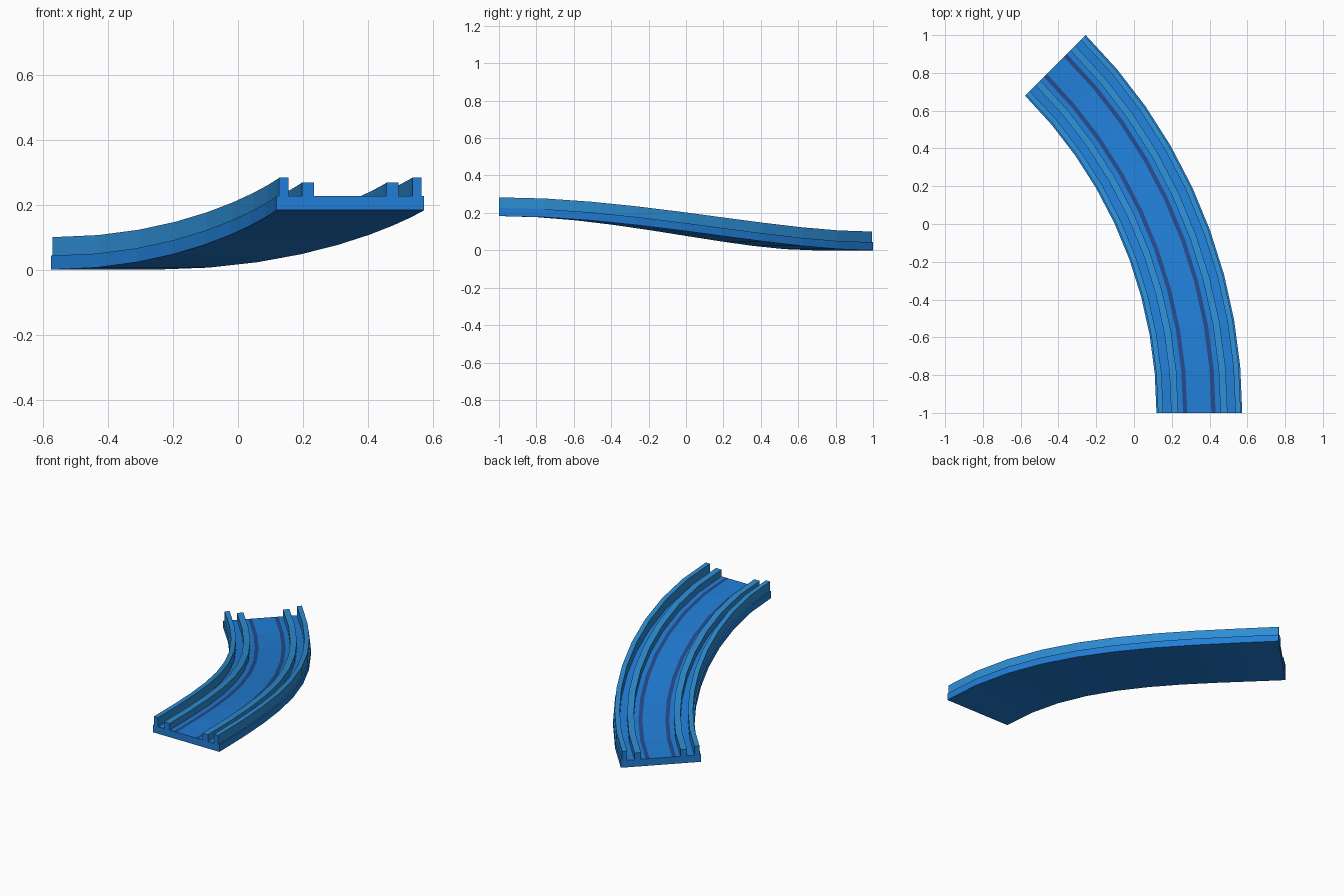
import bpy, bmesh
from math import sin, cos, radians

cube = bpy.data.objects.get("Cube")
if cube:
    bpy.data.objects.remove(cube, do_unlink=True)


def material(name, rgb):
    m = bpy.data.materials.new(name)
    m.use_nodes = True
    m.diffuse_color = (*rgb, 1)
    m.node_tree.nodes["Principled BSDF"].inputs["Base Color"].default_value = (*rgb, 1)
    return m


BLUE = material("track blue", (0.015, 0.21, 0.68))
LIGHT = material("rail blue", (0.027, 0.27, 0.66))
NAVY = material("stripe navy", (0.018, 0.07, 0.26))

# Path: a 45 degree left bend that eases down from the front to the back
RADIUS, SEGMENTS, DROP = 2.601, 9, 0.183
CENTRE_X, START_Y = -2.255, -1.0
HALF_WIDTH, BED_TOP = 0.227, 0.043


def place(offset, height, t):
    angle = radians(45) * t
    r = RADIUS + offset
    fall = DROP * (1 - t * t * (3 - 2 * t))
    return (CENTRE_X + r * cos(angle), START_Y + r * sin(angle), height + fall)


def sweep(name, profile, materials, colour_of_edge):
    """Sweep a closed (offset, height) profile along the path and cap both ends."""
    bm = bmesh.new()
    rings = [[bm.verts.new(place(o, h, i / SEGMENTS)) for o, h in profile]
             for i in range(SEGMENTS + 1)]
    n = len(profile)
    for a, b in zip(rings, rings[1:]):
        for k in range(n):
            j = (k + 1) % n
            face = bm.faces.new((a[k], a[j], b[j], b[k]))
            face.material_index = colour_of_edge(profile[k], profile[j])
    bm.faces.new(rings[0])
    bm.faces.new(rings[-1])
    bmesh.ops.recalc_face_normals(bm, faces=bm.faces)
    mesh = bpy.data.meshes.new(name)
    bm.to_mesh(mesh)
    bm.free()
    for m in materials:
        mesh.materials.append(m)
    obj = bpy.data.objects.new(name, mesh)
    bpy.context.collection.objects.link(obj)
    return obj


# Road bed, with two painted stripes cut into its top
STRIPE_IN, STRIPE_OUT = 0.064, 0.086
bed = [(-HALF_WIDTH, 0), (HALF_WIDTH, 0)]
bed += [(o, BED_TOP) for o in (HALF_WIDTH, STRIPE_OUT, STRIPE_IN,
                               -STRIPE_IN, -STRIPE_OUT, -HALF_WIDTH)]


def bed_colour(p, q):
    middle = abs(p[0] + q[0]) / 2
    on_top = p[1] == q[1] == BED_TOP
    return int(on_top and STRIPE_IN < middle < STRIPE_OUT)


sweep("road_bed", bed, [BLUE, NAVY], bed_colour)

# Tall outer walls and lower inner curbs on both sides; end caps keep the bed blue
for side, sign in (("left", 1), ("right", -1)):
    for part, near, far, top in (("wall", 0.191, 0.219, 0.1),
                                 ("curb", 0.112, 0.149, 0.085)):
        profile = [(sign * near, BED_TOP), (sign * far, BED_TOP),
                   (sign * far, top), (sign * near, top)]
        sweep(f"{side}_{part}", profile, [BLUE, LIGHT], lambda p, q: 1)
